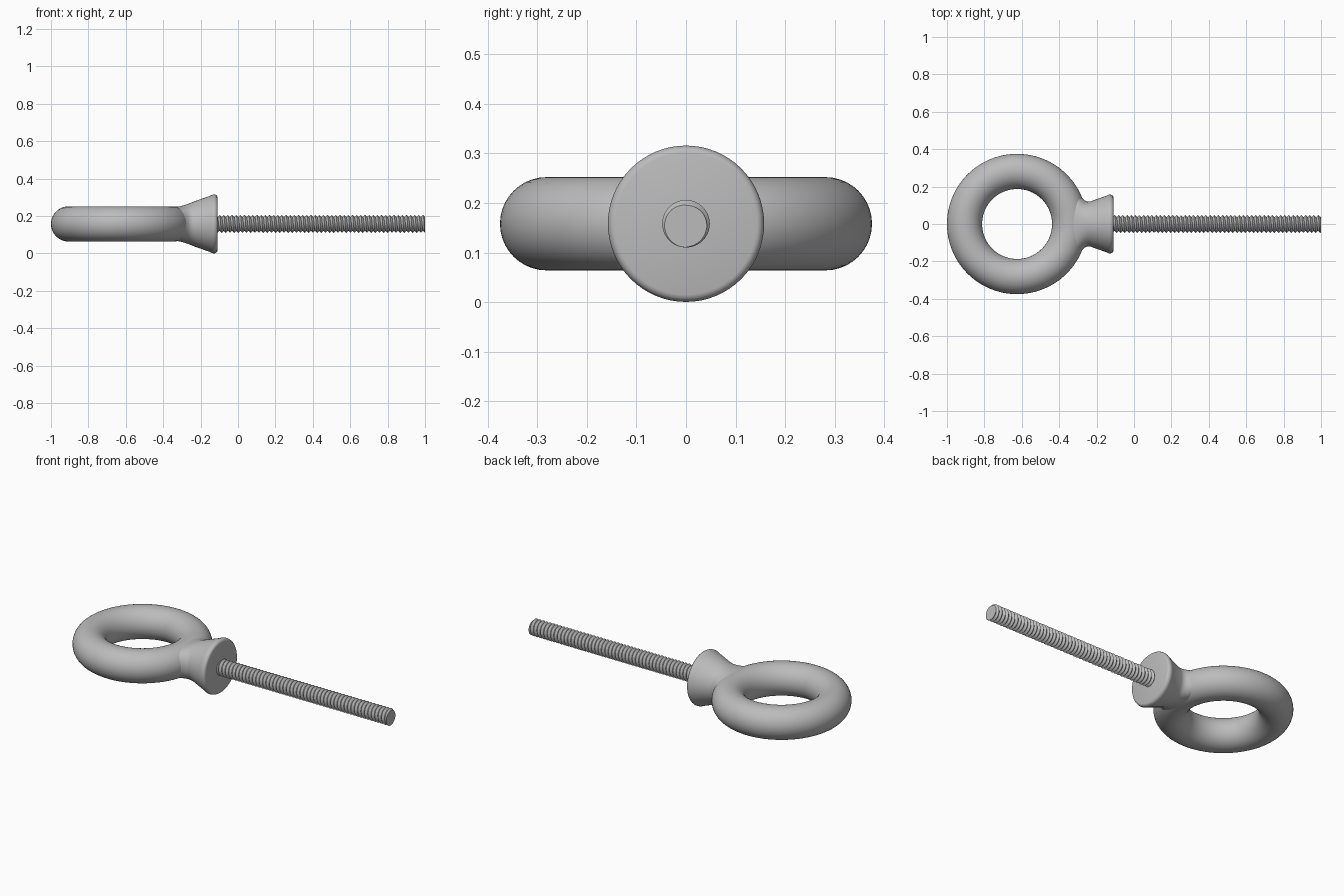
import bpy, bmesh
from math import sin, cos, pi, radians

cube = bpy.data.objects.get("Cube")
if cube:
    bpy.data.objects.remove(cube)

AXIS_Z = 0.158

steel = bpy.data.materials.new("grey steel")
steel.use_nodes = True
colour = (0.5, 0.5, 0.5, 1)
steel.diffuse_color = colour
steel.node_tree.nodes["Principled BSDF"].inputs["Base Color"].default_value = colour


def finish(obj, angle):
    obj.data.materials.append(steel)
    bpy.ops.object.select_all(action='DESELECT')
    obj.select_set(True)
    bpy.context.view_layer.objects.active = obj
    bpy.ops.object.shade_smooth_by_angle(angle=radians(angle))


def add_mesh(name, bm, angle):
    bmesh.ops.recalc_face_normals(bm, faces=bm.faces[:])
    mesh = bpy.data.meshes.new(name)
    bm.to_mesh(mesh)
    bm.free()
    obj = bpy.data.objects.new(name, mesh)
    obj.location.z = AXIS_Z
    bpy.context.collection.objects.link(obj)
    finish(obj, angle)


# Lifting ring
bpy.ops.mesh.primitive_torus_add(major_radius=0.281, minor_radius=0.094,
                                 major_segments=96, minor_segments=40,
                                 location=(-0.625, 0, AXIS_Z))
ring = bpy.context.object
ring.name = "ring"
finish(ring, 40)

# Flared collar: elliptical sections (x, half width, half height) blending into the ring
sections = [(-0.345, 0.205, 0.088), (-0.31, 0.182, 0.094), (-0.295, 0.16, 0.098),
            (-0.28, 0.141, 0.103), (-0.265, 0.127, 0.108), (-0.25, 0.119, 0.114),
            (-0.235, 0.12, 0.12), (-0.15, 0.15, 0.15), (-0.142, 0.154, 0.154),
            (-0.134, 0.157, 0.157), (-0.126, 0.1575, 0.1575), (-0.118, 0.155, 0.155),
            (-0.112, 0.150, 0.150), (-0.11, 0.143, 0.143)]
SIDES = 64
bm = bmesh.new()
loops = [[bm.verts.new((x, w * cos(2 * pi * i / SIDES), h * sin(2 * pi * i / SIDES)))
          for i in range(SIDES)] for x, w, h in sections]
for a, b in zip(loops, loops[1:]):
    for i in range(SIDES):
        j = (i + 1) % SIDES
        bm.faces.new((a[i], a[j], b[j], b[i]))
bm.faces.new(loops[0])
bm.faces.new(loops[-1])
add_mesh("collar", bm, 40)

# Helical thread: alternating root and crest lines, trimmed flat at both ends
START, END, PITCH, SEGS = -0.115, 1.0, 0.0222, 32
RADII = (0.037, 0.048)
rows = 2 * int((END - START) / PITCH) + 10
bm = bmesh.new()
grid = []
for r in range(rows):
    radius = RADII[r % 2]
    grid.append([bm.verts.new((START + PITCH * (r / 2 - 2 + s / SEGS),
                               radius * cos(2 * pi * s / SEGS),
                               radius * sin(2 * pi * s / SEGS))) for s in range(SEGS)])
for r in range(rows - 3):
    for s in range(SEGS):
        if s < SEGS - 1:
            c, d = grid[r][s + 1], grid[r + 1][s + 1]
        else:
            c, d = grid[r + 2][0], grid[r + 3][0]
        bm.faces.new((grid[r][s], c, d, grid[r + 1][s]))
for x, side in ((START, -1), (END, 1)):
    geom = bm.verts[:] + bm.edges[:] + bm.faces[:]
    bmesh.ops.bisect_plane(bm, geom=geom, plane_co=(x, 0, 0),
                           plane_no=(side, 0, 0), clear_outer=True)
bmesh.ops.holes_fill(bm, edges=[e for e in bm.edges if e.is_boundary], sides=0)
add_mesh("threaded_shank", bm, 30)
